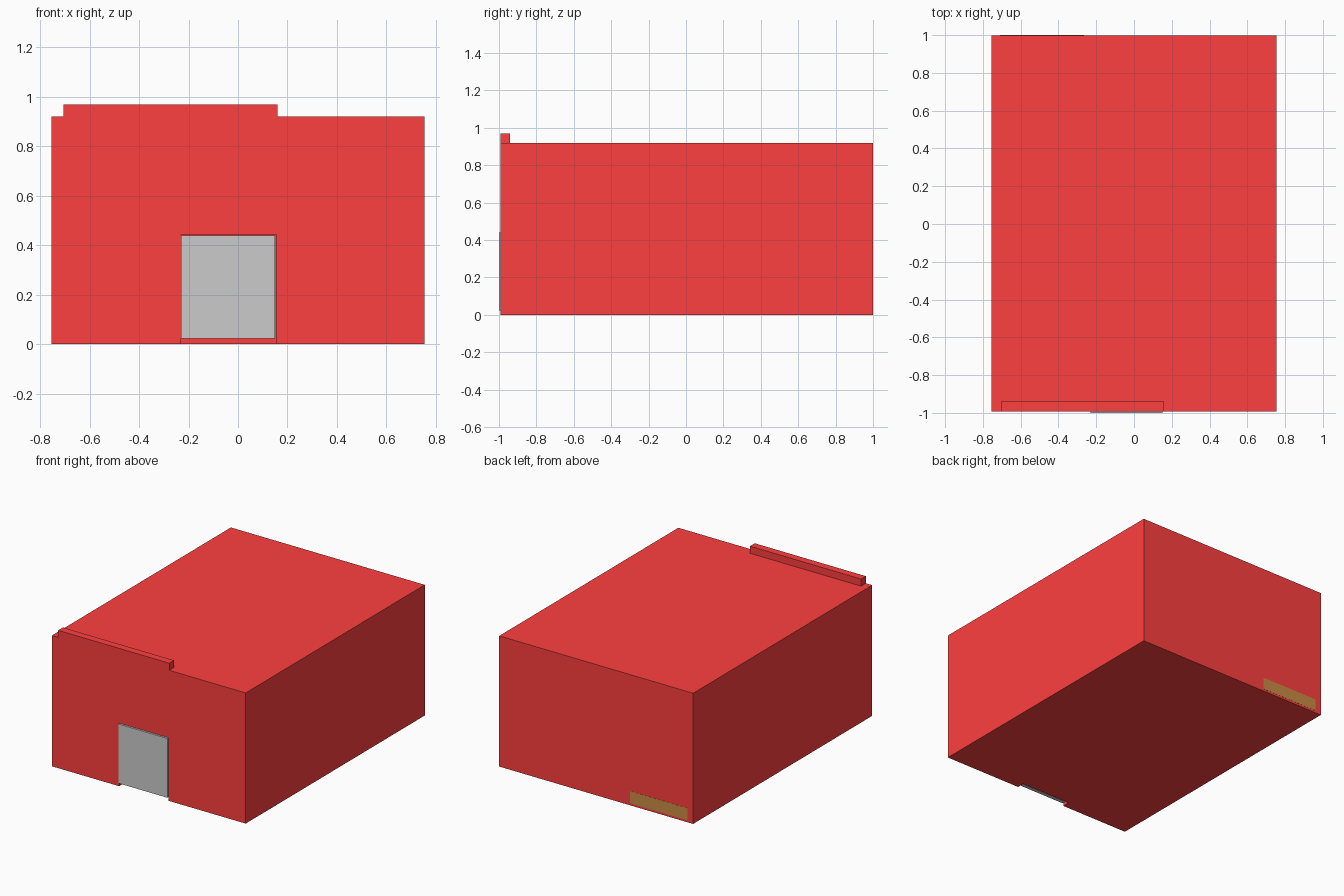
import bpy

if "Cube" in bpy.data.objects:
    bpy.data.objects.remove(bpy.data.objects["Cube"])

red = bpy.data.materials.new("red_paint")
red.diffuse_color = (1.0, 0.05, 0.05, 1)
red.use_nodes = True
red.node_tree.nodes["Principled BSDF"].inputs["Base Color"].default_value = red.diffuse_color
brown = bpy.data.materials.new("brown_panel")
brown.diffuse_color = (0.6, 0.26, 0.06, 1)
brown.use_nodes = True
brown.node_tree.nodes["Principled BSDF"].inputs["Base Color"].default_value = brown.diffuse_color


def box(name, x, y, z, mat=None):
    """Axis-aligned box from (min, max) ranges."""
    centre = [(r[0] + r[1]) / 2 for r in (x, y, z)]
    bpy.ops.mesh.primitive_cube_add(size=1, location=centre)
    ob = bpy.context.object
    ob.name = name
    ob.scale = [r[1] - r[0] for r in (x, y, z)]
    bpy.ops.object.transform_apply(location=True, rotation=False, scale=True)
    if mat:
        ob.data.materials.append(mat)
    return ob


def combine(target, tool, operation):
    """Apply a boolean and remove the tool object."""
    mod = target.modifiers.new(operation.lower(), 'BOOLEAN')
    mod.operation = operation
    mod.solver = 'EXACT'
    mod.object = tool
    bpy.context.view_layer.objects.active = target
    bpy.ops.object.modifier_apply(modifier=mod.name)
    bpy.data.objects.remove(tool)


FRONT = -0.993
WALL = 0.053

# Building block with a parapet over the front wall
building = box("building", (-0.755, 0.755), (FRONT, 0.999), (0, 0.92), red)
parapet = box("parapet", (-0.705, 0.16), (FRONT, FRONT + WALL), (0.87, 0.97), red)
combine(building, parapet, 'UNION')

# Shallow doorway in the front wall, open at the bottom
doorway = box("doorway_cutter", (-0.23, 0.155), (-1.1, FRONT + WALL), (-0.1, 0.444), red)
combine(building, doorway, 'DIFFERENCE')

# Door panel standing just proud of the wall
box("door", (-0.23, 0.15), (-1.0, FRONT + 0.02), (0.023, 0.44))

# Thin panel low on the back wall
box("back_panel", (-0.71, -0.265), (0.99, 1.0), (0.015, 0.1), brown)
